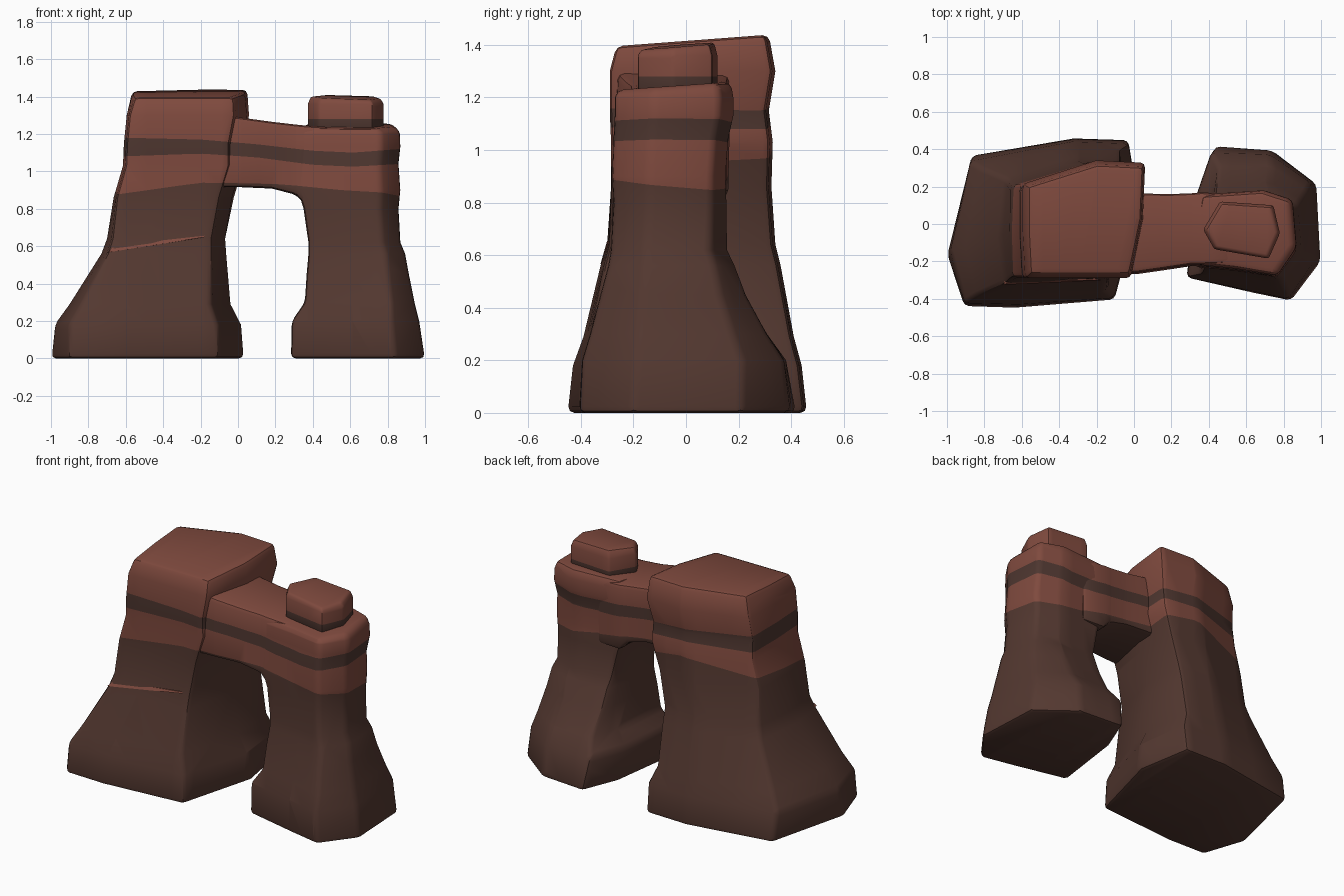
import bpy, bmesh, math
from mathutils import Vector

if "Cube" in bpy.data.objects:
    bpy.data.objects.remove(bpy.data.objects["Cube"])


def material(name, rgb):
    m = bpy.data.materials.new(name)
    m.diffuse_color = (*rgb, 1)
    m.use_nodes = True
    m.node_tree.nodes["Principled BSDF"].inputs["Base Color"].default_value = m.diffuse_color
    return m


MATS = [material("dark_brown_rock", (0.088, 0.040, 0.030)),
        material("red_rock", (0.212, 0.068, 0.048)),
        material("dark_stripe_rock", (0.076, 0.037, 0.029))]


def lerp_table(table, x):
    if x <= table[0][0]:
        return table[0][1]
    for (xa, za), (xb, zb) in zip(table, table[1:]):
        if x <= xb:
            return za + (zb - za) * (x - xa) / (xb - xa)
    return table[-1][1]


# Wavy strata boundaries: height along x
RED_START = [(-.66, .875), (-.2, .94), (.25, .93), (.57, .90), (.87, .88)]
STRIPE_LOW = [(-.62, 1.08), (-.2, 1.095), (.1, 1.075), (.4, 1.035), (.62, 1.025), (.87, 1.04)]
STRIPE_HIGH = [(-.62, 1.18), (-.2, 1.17), (.1, 1.145), (.4, 1.11), (.62, 1.10), (.87, 1.12)]
TILT = [(-.2, .10), (.7, -.09)]


def red_start(x, y):
    return lerp_table(RED_START, x) + lerp_table(TILT, x) * (y + .28)


def stripe_low(x, y):
    return lerp_table(STRIPE_LOW, x)


def stripe_high(x, y):
    return lerp_table(STRIPE_HIGH, x)


def cut(bm, co, no):
    bmesh.ops.bisect_plane(bm, geom=bm.verts[:] + bm.edges[:] + bm.faces[:],
                           plane_co=co, plane_no=no, dist=1e-5)


def loft(name, rings, bevel=.025):
    """Closed skin through rings of points, with bevelled sharp edges."""
    bm = bmesh.new()
    loops = [[bm.verts.new(p) for p in r] for r in rings]
    n = len(loops[0])
    for a, b in zip(loops, loops[1:]):
        for i in range(n):
            j = (i + 1) % n
            bm.faces.new((a[i], a[j], b[j], b[i]))
    bm.faces.new(loops[0][::-1])
    bm.faces.new(loops[-1])
    bmesh.ops.recalc_face_normals(bm, faces=bm.faces[:])
    me = bpy.data.meshes.new(name)
    bm.to_mesh(me)
    bm.free()
    for m in MATS:
        me.materials.append(m)
    ob = bpy.data.objects.new(name, me)
    bpy.context.collection.objects.link(ob)
    bpy.ops.object.select_all(action='DESELECT')
    bpy.context.view_layer.objects.active = ob
    ob.select_set(True)
    if bevel:
        mod = ob.modifiers.new("bevel", 'BEVEL')
        mod.width, mod.segments = bevel, 2
        mod.limit_method, mod.angle_limit = 'ANGLE', math.radians(28)
        bpy.ops.object.modifier_apply(modifier="bevel")
    return ob


def paint(ob, bounds, colours):
    """Cut the mesh along each boundary and colour the layers between them."""
    bm = bmesh.new()
    bm.from_mesh(ob.data)
    for k in range(-6, 9):
        cut(bm, (k * .1 + .013, 0, 0), (1, 0, 0))
    for f in bounds:
        keep = bm.verts.layers.float.new("shift")
        for v in bm.verts:
            v[keep] = f(v.co.x, v.co.y)
            v.co.z -= v[keep]
        cut(bm, (0, 0, 0), (0, 0, 1))
        for v in bm.verts:
            v.co.z += f(v.co.x, v.co.y)
        bm.verts.layers.float.remove(keep)
    for face in bm.faces:
        c = face.calc_center_median()
        face.material_index = colours[sum(c.z > f(c.x, c.y) for f in bounds)]
    bm.to_mesh(ob.data)
    bm.free()


def smooth():
    bpy.ops.object.shade_smooth_by_angle(angle=math.radians(32))


def pillar(name, base, top, sizes, tilt):
    """sizes: (z, x0, x1, y0, y1); outline blends from base to top shape."""
    rings = []
    for k, (z, x0, x1, y0, y1) in enumerate(sizes):
        t = min(1, z / .9)
        ring = []
        for (u0, v0), (u1, v1) in zip(base, top):
            x = x0 + (x1 - x0) * (u0 + (u1 - u0) * t)
            y = y0 + (y1 - y0) * (v0 + (v1 - v0) * t)
            ring.append((x, y, z + (tilt * y if k == len(sizes) - 1 else 0)))
        rings.append(ring)
    return loft(name, rings)


STRATA = [red_start, stripe_low, stripe_high]

# Broad left pillar with its flat block top
left = pillar(
    "left_pillar",
    [(0, .31), (.09, .01), (.35, 0), (.87, .05), (1, .6), (.94, .99), (.66, 1), (.13, .9)],
    [(0, .4), (.02, 0), (.4, 0), (.88, 0), (.98, .5), (1, .98), (.6, 1), (0, .8)],
    [(0, -1, .03, -.45, .46), (.18, -.98, .02, -.43, .44), (.29, -.90, -.035, -.39, .41),
     (.56, -.73, -.055, -.325, .36), (.64, -.70, -.06, -.30, .34), (.86, -.665, -.02, -.285, .325),
     (1.03, -.615, .03, -.285, .33), (1.15, -.61, .03, -.29, .315), (1.30, -.595, .06, -.29, .34),
     (1.415, -.565, .05, -.265, .315)], .075)
paint(left, STRATA, [0, 1, 2, 1])
smooth()

# Slimmer right pillar
right = pillar(
    "right_pillar",
    [(0, .15), (.5, .05), (.78, 0), (1, .25), (.97, .75), (.64, .97), (.22, 1), (.09, .72)],
    [(0, .13), (.4, .08), (.81, 0), (1, .33), (.96, .89), (.67, 1), (.05, .95), (0, .6)],
    [(0, .28, 1, -.41, .42), (.2, .285, .97, -.40, .39), (.3, .355, .945, -.37, .32),
     (.45, .365, .915, -.33, .235), (.56, .375, .895, -.30, .19), (.62, .375, .87, -.29, .16),
     (.80, .35, .86, -.28, .155), (.90, .32, .87, -.285, .15), (1.04, .33, .86, -.28, .16),
     (1.13, .33, .87, -.275, .18), (1.20, .33, .868, -.275, .18), (1.247, .34, .85, -.265, .17)], .07)
paint(right, STRATA, [0, 1, 2, 1])
smooth()

# Bridge joining the pillars: x, front y, back y, underside z, top z
bridge = loft("bridge", [
    [(x, a, lo), (x, b, lo), (x, b + .01, hi), (x, a + .01, hi)] for x, a, b, lo, hi in
    [(-.25, -.27, .16, .90, 1.31), (-.08, -.272, .16, .915, 1.30), (.02, -.268, .155, .915, 1.287),
     (.18, -.245, .15, .908, 1.265), (.31, -.225, .155, .875, 1.25), (.36, -.225, .16, .82, 1.245),
     (.52, -.22, .15, .82, 1.235)]])
paint(bridge, STRATA, [0, 1, 2, 1])
smooth()

# Small cap stone with a dark foot
outline = [(.37, -.03), (.43, -.135), (.72, -.185), (.78, -.05), (.745, .1), (.46, .12)]
centre = Vector((.58, -.03))


def cap_ring(z, s, tilt=0):
    pts = [centre + (Vector(p) - centre) * s for p in outline]
    return [(p.x, p.y, z + tilt * p.y - tilt * .3 * (p.x - .58)) for p in pts]


cap = loft("cap_stone", [cap_ring(1.225, 1), cap_ring(1.36, 1), cap_ring(1.398, .92, .08)], .012)
paint(cap, [lambda x, y: 1.28], [2, 1])
smooth()

# Thin red ledge across the front of the left pillar
ledge = loft("ledge", [
    [(-.70, -.20, .56), (-.695, -.325, .567), (-.18, -.302, .648)],
    [(-.67, -.20, .60), (-.66, -.305, .603), (-.18, -.298, .656)]], 0)
paint(ledge, [], [1])
